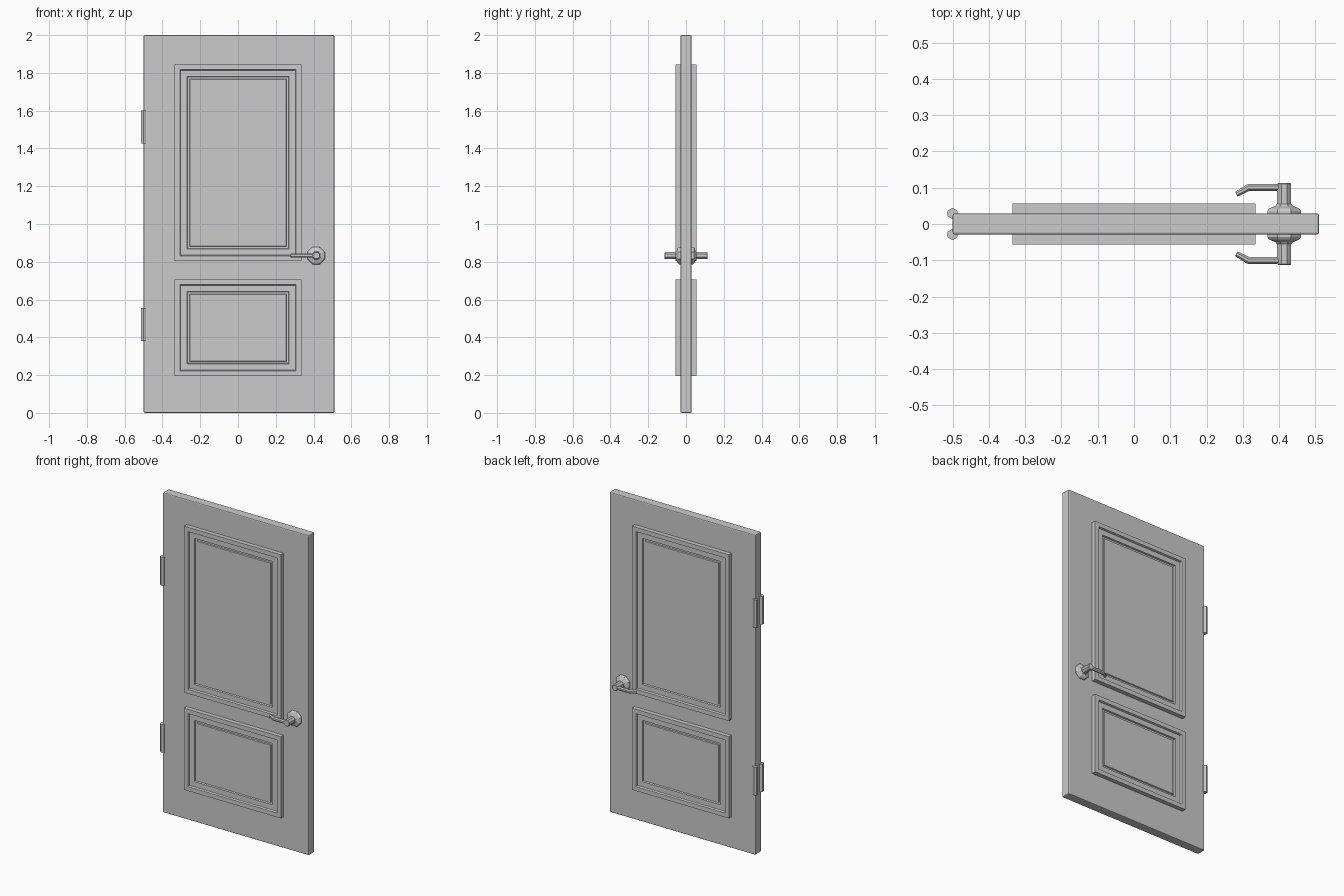
import bpy, bmesh, math
from mathutils import Vector

if "Cube" in bpy.data.objects:
    bpy.data.objects.remove(bpy.data.objects["Cube"])


def finish(bm, name):
    bmesh.ops.recalc_face_normals(bm, faces=bm.faces)
    me = bpy.data.meshes.new(name)
    bm.to_mesh(me)
    bm.free()
    ob = bpy.data.objects.new(name, me)
    bpy.context.collection.objects.link(ob)
    return ob


def loft(name, rings):
    """Skin a series of equal-length vertex rings and cap both ends."""
    bm = bmesh.new()
    rows = [[bm.verts.new(p) for p in ring] for ring in rings]
    n = len(rows[0])
    for a, b in zip(rows, rows[1:]):
        for i in range(n):
            j = (i + 1) % n
            bm.faces.new((a[i], a[j], b[j], b[i]))
    bm.faces.new(rows[0])
    bm.faces.new(rows[-1])
    return finish(bm, name)


def turned(name, x, z, side, profile, sides):
    """Faceted turning about the y axis; profile is (radius, y)."""
    rings = []
    for r, y in profile:
        rings.append([(x + r * math.cos((i + 0.5) * math.tau / sides), side * y,
                       z + r * math.sin((i + 0.5) * math.tau / sides)) for i in range(sides)])
    return loft(name, rings)


# Door slab with softened edges
bm = bmesh.new()
bmesh.ops.create_cube(bm, size=1)
for v in bm.verts:
    v.co = Vector((0.005 + v.co.x * 1.01, v.co.y * 0.058, 1 + v.co.z * 2))
slab = finish(bm, "door_slab")
bev = slab.modifiers.new("edge", "BEVEL")
bev.width, bev.segments = 0.006, 2

# Moulding section: (inset from outer edge, distance from door centre)
MOULDING = [(0, 0.02), (0, 0.056), (0.027, 0.056), (0.031, 0.045),
            (0.064, 0.045), (0.067, 0.036), (0.077, 0.036), (0.08, 0.042)]


def panel(name, z0, z1, side):
    hw = 0.335
    rings = []
    for d, y in MOULDING:
        w = hw - d
        rings.append([(-w, side * y, z0 + d), (w, side * y, z0 + d),
                      (w, side * y, z1 - d), (-w, side * y, z1 - d)])
    return loft(name, rings)


HX, HZ = 0.414, 0.833
LEVER = [(0.425, 0.101), (0.316, 0.101), (0.282, 0.082)]

for side, label in ((-1, "front"), (1, "back")):
    # Raised panels
    panel("upper_panel_" + label, 0.804, 1.844, side)
    panel("lower_panel_" + label, 0.196, 0.706, side)
    # Rosette and spindle
    turned("rosette_" + label, HX, HZ, side,
           [(0.05, 0.02), (0.05, 0.036), (0.045, 0.043), (0.026, 0.05), (0.022, 0.055)], 8)
    turned("spindle_" + label, HX, HZ, side, [(0.021, 0.04), (0.021, 0.11), (0.018, 0.113)], 8)
    # Bent lever: octagonal bar swept along its path
    rings = []
    for k, (x, y) in enumerate(LEVER):
        t = [Vector((1, 0)), Vector((0.965, 0.26)), Vector((0.87, 0.49))][k]
        nrm = Vector((-t.y, t.x))
        ring = []
        for i in range(8):
            a = (i + 0.5) * math.tau / 8
            u = 0.0105 * math.cos(a) * (0.75 if k == 2 else 1)
            ring.append((x + nrm.x * u, side * (y + nrm.y * u), HZ + 0.0125 * math.sin(a)))
        rings.append(ring)
    loft("lever_" + label, rings)
    # Hinge knuckles
    for where, z0, z1 in (("upper", 1.425, 1.6), ("lower", 0.38, 0.555)):
        loft(f"{where}_hinge_{label}",
             [[(-0.5 + 0.0155 * math.sin(i * math.tau / 6),
                side * 0.029 + 0.0155 * math.cos(i * math.tau / 6), z)
               for i in range(6)] for z in (z0, z1)])
